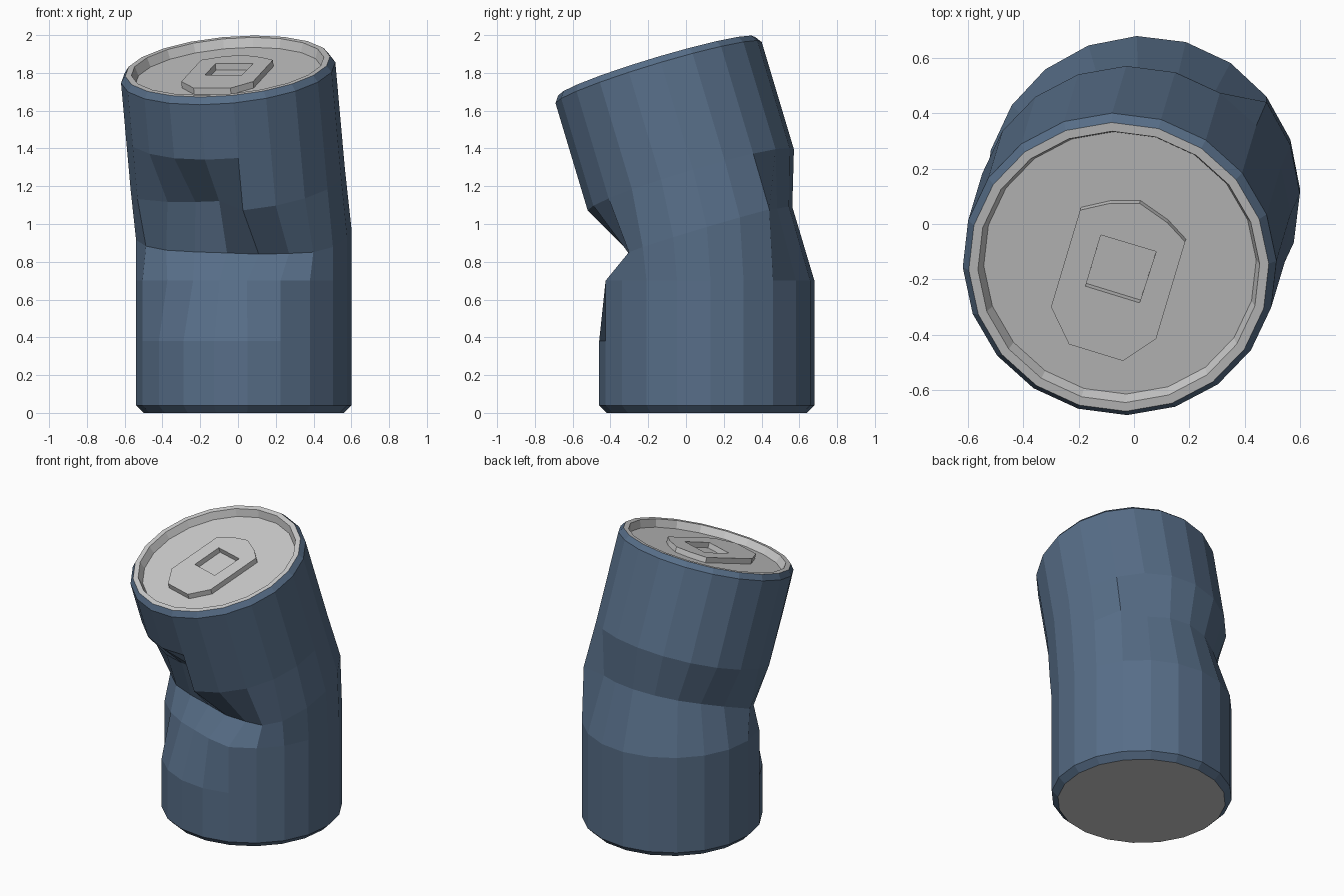
import bpy, bmesh
from math import cos, sin, radians
from mathutils import Vector

if "Cube" in bpy.data.objects:
    bpy.data.objects.remove(bpy.data.objects["Cube"])

N = 20
ANGLES = [2 + 18 * i for i in range(N)]
AXIS = Vector((-0.09, -0.30, 1)).normalized()
TILT = Vector((0, 0, 1)).rotation_difference(AXIS)
TOP = Vector((-0.055, -0.155, 1.835))


def material(name, colour):
    m = bpy.data.materials.new(name)
    m.diffuse_color = (*colour, 1)
    m.use_nodes = True
    m.node_tree.nodes["Principled BSDF"].inputs["Base Color"].default_value = m.diffuse_color
    return m


def low_ring(z, r):
    return [Vector((0.03 + r * cos(radians(a)), 0.11 + r * sin(radians(a)), z)) for a in ANGLES]


def top_ring(depth, r):
    return [TOP - AXIS * depth + TILT @ Vector((r * cos(radians(a)), r * sin(radians(a)), 0))
            for a in ANGLES]


def dent(ring, centre, factors):
    """Pull chosen corners towards the ring centre; keys are angles in degrees."""
    for i, a in enumerate(ANGLES):
        if a in factors:
            ring[i] = centre.lerp(ring[i], factors[a])
    return ring


def finish(bm, name, mat=None):
    bmesh.ops.recalc_face_normals(bm, faces=bm.faces)
    me = bpy.data.meshes.new(name)
    bm.to_mesh(me)
    bm.free()
    ob = bpy.data.objects.new(name, me)
    bpy.context.collection.objects.link(ob)
    if mat:
        me.materials.append(mat)
    return ob


def loft(name, rings, mat=None, cap=False):
    bm = bmesh.new()
    vs = [[bm.verts.new(p) for p in r] for r in rings]
    for lo, hi in zip(vs, vs[1:]):
        for i in range(N):
            j = (i + 1) % N
            bm.faces.new((lo[i], lo[j], hi[j], hi[i]))
    if cap:
        bm.faces.new(vs[-1])
    return finish(bm, name, mat)


blue = material("blue_paint", (0.095, 0.155, 0.245))

# Front dent just under the fold
shoulder = dent(low_ring(0.70, 0.57), Vector((0.03, 0.11, 0.70)),
                {218: 0.90, 236: 0.84, 254: 0.82, 272: 0.88})

# Fold ring: pushed in deeply at the front, gently at the back
push = {200: 0.06, 218: 0.13, 236: 0.20, 254: 0.23, 272: 0.20, 290: 0.15, 308: 0.06}
fold = []
for a in ANGLES:
    k = 0.83 if 50 < a < 150 else 0.88 if 150 < a < 170 else 1.0
    x = 0.03 + 0.57 * k * cos(radians(a)) + 0.3 * push.get(a, 0)
    y = 0.09 + 0.57 * k * sin(radians(a)) + 0.95 * push.get(a, 0)
    fold.append(Vector((x, y, 0.95 + 0.3 * (y - 0.09) + 0.05 * (x - 0.03))))

# Front dent just above the fold
waist = dent(top_ring(0.63, 0.57), TOP - AXIS * 0.63, {218: 0.84, 236: 0.72, 254: 0.66})

# Bent can wall
loft("can_body", [low_ring(0, 0.53), low_ring(0.04, 0.57), low_ring(0.38, 0.57), shoulder, fold,
                  waist, top_ring(0.34, 0.57), top_ring(0.035, 0.57), top_ring(0, 0.545)], blue)

# Base and recessed lid
loft("can_base", [low_ring(0, 0.53), low_ring(0, 0.48)], cap=True)
loft("can_lid", [top_ring(0, 0.545), top_ring(0, 0.512), top_ring(0.05, 0.495)], cap=True)

# Pull tab with a square hole, outlined from above and laid on the lid
outer = [(-0.195, 0.05), (-0.085, 0.075), (0.02, 0.075), (0.12, 0.005), (0.185, -0.065),
         (0.08, -0.415), (-0.04, -0.495), (-0.235, -0.435), (-0.30, -0.30)]
hole = [(-0.12, -0.04), (0.08, -0.10), (0.02, -0.285), (-0.175, -0.225)]
bm = bmesh.new()
edges = []
for loop in (outer, hole):
    vs = [bm.verts.new((x, y, TOP.z + 0.30 * (y - TOP.y) + 0.09 * (x - TOP.x) - 0.015))
          for x, y in loop]
    edges += [bm.edges.new((vs[i - 1], vs[i])) for i in range(len(vs))]
bmesh.ops.triangle_fill(bm, edges=edges, use_beauty=True)
ext = bmesh.ops.extrude_face_region(bm, geom=bm.faces[:], use_keep_orig=True)
bmesh.ops.translate(bm, verts=[v for v in ext["geom"] if isinstance(v, bmesh.types.BMVert)],
                    vec=-AXIS * 0.036)
finish(bm, "pull_tab")
